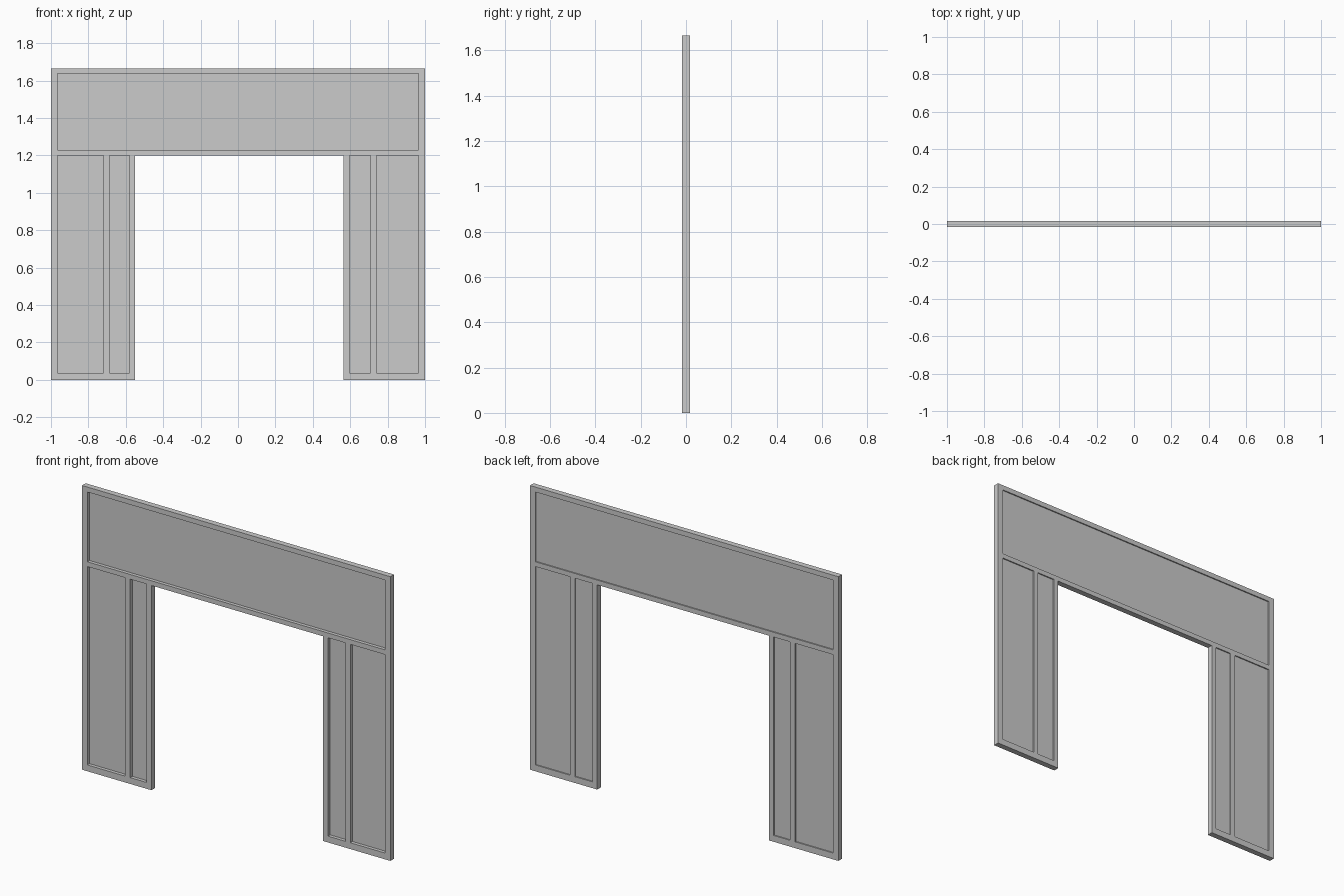
import bpy, bmesh

if "Cube" in bpy.data.objects:
    bpy.data.objects.remove(bpy.data.objects["Cube"])

HALF_DEPTH = 0.017
# Grid lines of the frame members
XS = [-1, -.965, -.72, -.687, -.58, -.55, .564, .596, .709, .74, .965, 1]
ZS = [0, .037, 1.2, 1.228, 1.637, 1.666]

# Openings as (x0, x1, z0, z1)
DOORWAY = (-.55, .564, 0, 1.2)
PANELS = {
    "top_panel": (-.965, .965, 1.228, 1.637),
    "left_outer_panel": (-.965, -.72, .037, 1.2),
    "left_inner_panel": (-.687, -.58, .037, 1.2),
    "right_inner_panel": (.596, .709, .037, 1.2),
    "right_outer_panel": (.74, .965, .037, 1.2),
}


def inside(x, z, r):
    return r[0] < x < r[1] and r[2] < z < r[3]


def make_plate(name, rects, y0, y1):
    """Extrude a set of adjoining front-plane rectangles into one solid."""
    bm = bmesh.new()
    for xa, xb, za, zb in rects:
        corners = ((xa, za), (xb, za), (xb, zb), (xa, zb))
        bm.faces.new([bm.verts.new((x, y0, z)) for x, z in corners])
    bmesh.ops.remove_doubles(bm, verts=bm.verts[:], dist=1e-5)
    ext = bmesh.ops.extrude_face_region(bm, geom=bm.faces[:], use_keep_orig=True)
    moved = [g for g in ext["geom"] if isinstance(g, bmesh.types.BMVert)]
    bmesh.ops.translate(bm, verts=moved, vec=(0, y1 - y0, 0))
    bmesh.ops.recalc_face_normals(bm, faces=bm.faces[:])
    mesh = bpy.data.meshes.new(name)
    bm.to_mesh(mesh)
    bm.free()
    obj = bpy.data.objects.new(name, mesh)
    bpy.context.collection.objects.link(obj)
    return obj


# Frame: every grid cell that is not doorway or panel
holes = [DOORWAY, *PANELS.values()]
cells = [(xa, xb, za, zb)
         for xa, xb in zip(XS, XS[1:]) for za, zb in zip(ZS, ZS[1:])
         if not any(inside((xa + xb) / 2, (za + zb) / 2, h) for h in holes)]
make_plate("frame", cells, -HALF_DEPTH, HALF_DEPTH)

# Thin panels, set deep from the front and shallow from the back
for name, rect in PANELS.items():
    make_plate(name, [rect], 0.003, 0.010)
